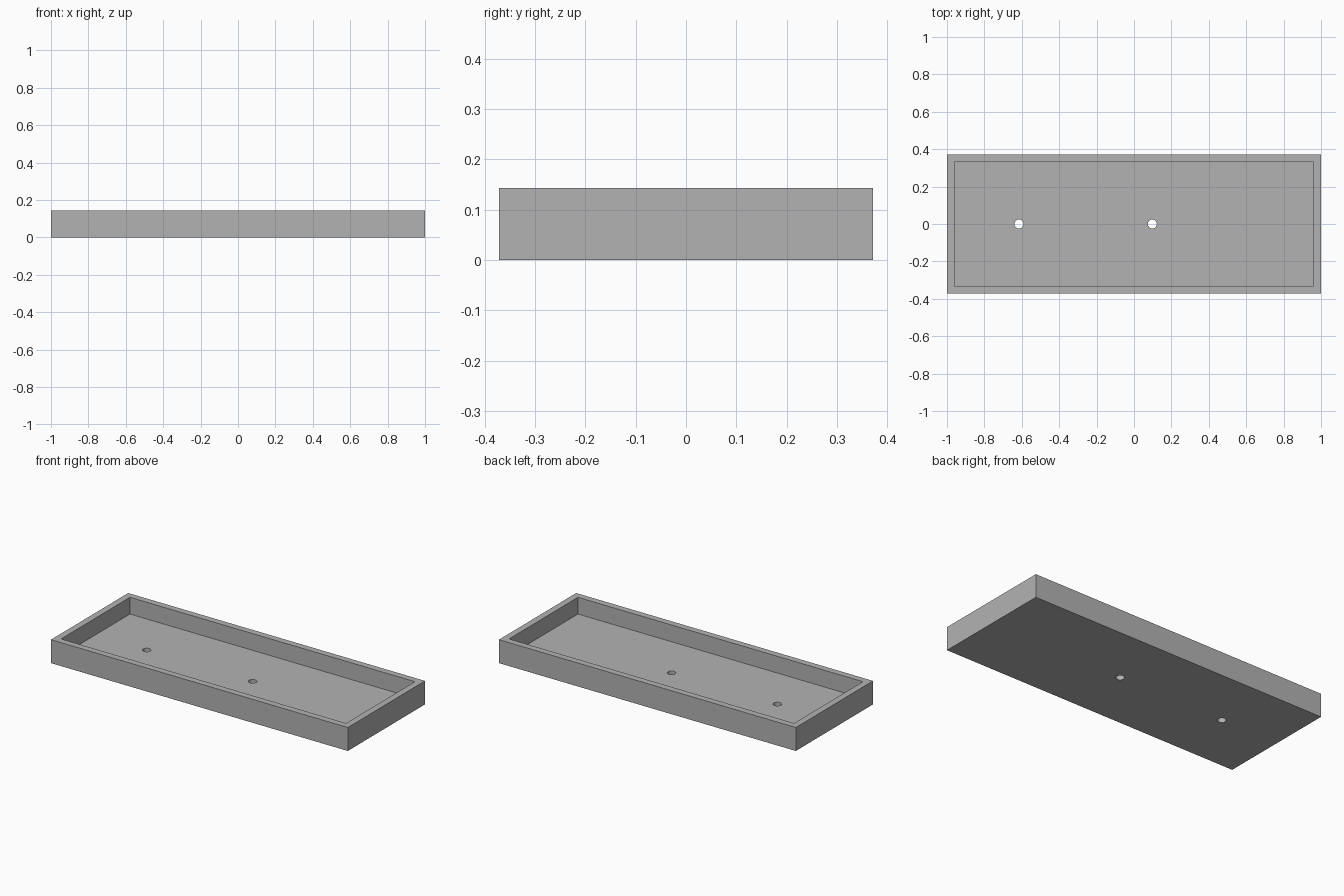
import bpy

if "Cube" in bpy.data.objects:
    bpy.data.objects.remove(bpy.data.objects["Cube"], do_unlink=True)

LENGTH, WIDTH, HEIGHT = 2.0, 0.743, 0.143
WALL, FLOOR = 0.04, 0.041
HOLE_RADIUS = 0.024
HOLE_X = (-0.615, 0.098)

grey = bpy.data.materials.new("plain grey")
grey.use_nodes = True
colour = (0.45, 0.45, 0.45, 1)
grey.diffuse_color = colour
grey.node_tree.nodes["Principled BSDF"].inputs["Base Color"].default_value = colour


def box(name, length, width, bottom, top):
    bpy.ops.mesh.primitive_cube_add(size=1, location=(0, 0, (bottom + top) / 2))
    obj = bpy.context.object
    obj.name = name
    obj.scale = (length, width, top - bottom)
    bpy.ops.object.transform_apply(location=True, rotation=False, scale=True)
    obj.data.materials.append(grey)
    return obj


def cut(target, cutter):
    """Subtract the cutter from the target, then discard the cutter."""
    cutter.hide_render = True
    mod = target.modifiers.new("cut", "BOOLEAN")
    mod.operation = "DIFFERENCE"
    mod.solver = "EXACT"
    mod.object = cutter
    bpy.context.view_layer.objects.active = target
    bpy.ops.object.modifier_apply(modifier=mod.name)
    bpy.data.objects.remove(cutter, do_unlink=True)


# Outer block hollowed into a shallow tray
tray = box("tray", LENGTH, WIDTH, 0, HEIGHT)
cut(tray, box("recess_cutter", LENGTH - 2 * WALL, WIDTH - 2 * WALL, FLOOR, HEIGHT * 2))

# Round holes through the floor
for x in HOLE_X:
    bpy.ops.mesh.primitive_cylinder_add(vertices=32, radius=HOLE_RADIUS,
                                        depth=HEIGHT, location=(x, 0, 0))
    drill = bpy.context.object
    drill.name = "hole_cutter"
    drill.data.materials.append(grey)
    cut(tray, drill)

# Smooth hole walls, crisp tray edges
bpy.ops.object.select_all(action="DESELECT")
tray.select_set(True)
bpy.context.view_layer.objects.active = tray
bpy.ops.object.shade_smooth_by_angle()
